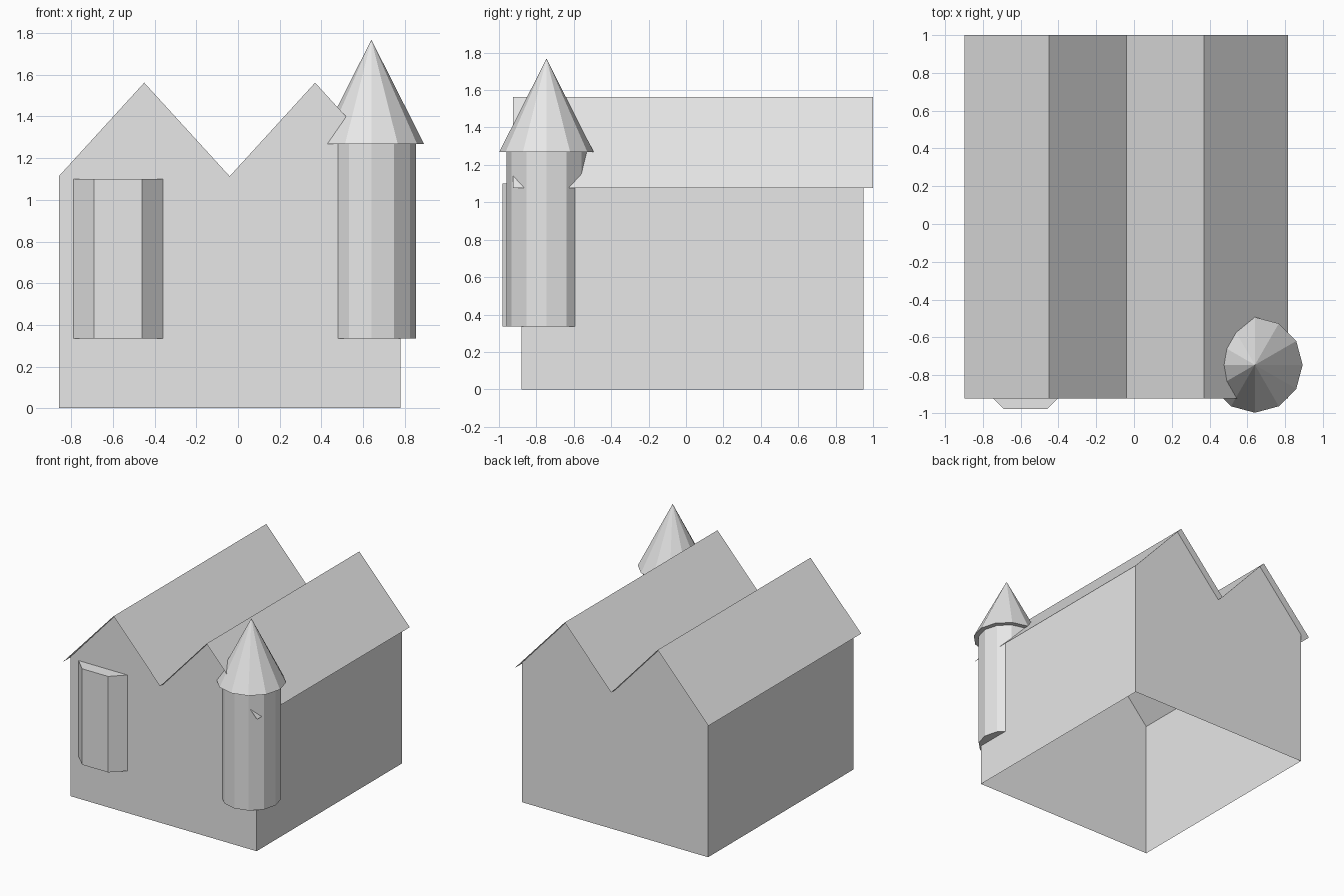
import bpy
import bmesh

cube = bpy.data.objects.get("Cube")
if cube:
    bpy.data.objects.remove(cube, do_unlink=True)

# Single plain material
stone = bpy.data.materials.new("pale_grey")
stone.use_nodes = True
grey = (0.8, 0.8, 0.8, 1.0)
stone.diffuse_color = grey
stone.node_tree.nodes["Principled BSDF"].inputs["Base Color"].default_value = grey

FRONT, BACK = -0.88, 0.95
RIDGE, VALLEY, EAVE = 1.562, 1.113, 1.077
RIDGES_X = (-0.45, 0.37)


def finish(bm, name):
    mesh = bpy.data.meshes.new(name)
    bm.to_mesh(mesh)
    bm.free()
    mesh.materials.append(stone)
    obj = bpy.data.objects.new(name, mesh)
    bpy.context.collection.objects.link(obj)
    return obj


def sweep(bm, start, end, closed=False):
    """Join two matching rows of points with quads."""
    a = [bm.verts.new(p) for p in start]
    b = [bm.verts.new(p) for p in end]
    n = len(a)
    for i in range(n if closed else n - 1):
        j = (i + 1) % n
        bm.faces.new((a[i], a[j], b[j], b[i]))
    return a, b


# House walls: two gabled ends and two side walls, open below and under the roof
outline = [(-0.86, 0), (0.78, 0), (0.78, VALLEY), (RIDGES_X[1], RIDGE),
           (-0.04, VALLEY), (RIDGES_X[0], RIDGE), (-0.86, VALLEY)]
bm = bmesh.new()
front, back = [[bm.verts.new((x, y, z)) for x, z in outline] for y in (FRONT, BACK)]
bm.faces.new(front)
bm.faces.new(back[::-1])
bm.faces.new((front[1], back[1], back[2], front[2]))
bm.faces.new((front[0], front[6], back[6], back[0]))
finish(bm, "house_walls")

# Thin double-pitched roof overhanging the walls
ridge_line = [(-0.898, EAVE), (RIDGES_X[0], RIDGE), (-0.04, VALLEY),
              (RIDGES_X[1], RIDGE), (0.815, EAVE)]
bm = bmesh.new()
sweep(bm, [(x, -0.925, z) for x, z in ridge_line], [(x, 1.0, z) for x, z in ridge_line])
finish(bm, "roof")

# Bay window with slanted sides, open towards the wall
plan = [(-0.79, FRONT), (-0.69, -0.98), (-0.46, -0.98), (-0.36, FRONT)]
bm = bmesh.new()
low, high = sweep(bm, [(x, y, 0.335) for x, y in plan], [(x, y, 1.10) for x, y in plan])
bm.faces.new(low[::-1])
bm.faces.new(high)
finish(bm, "bay_window")


# Corner turret and its pointed roof
def round_part(name, radius, tip, bottom, top):
    bpy.ops.mesh.primitive_cone_add(
        vertices=12, radius1=radius, radius2=tip, depth=top - bottom,
        location=(0.64, -0.746, (bottom + top) / 2))
    part = bpy.context.object
    part.name = name
    part.data.materials.append(stone)


round_part("turret", 0.215, 0.215, 0.335, 1.268)
round_part("turret_roof", 0.253, 0, 1.268, 1.768)
